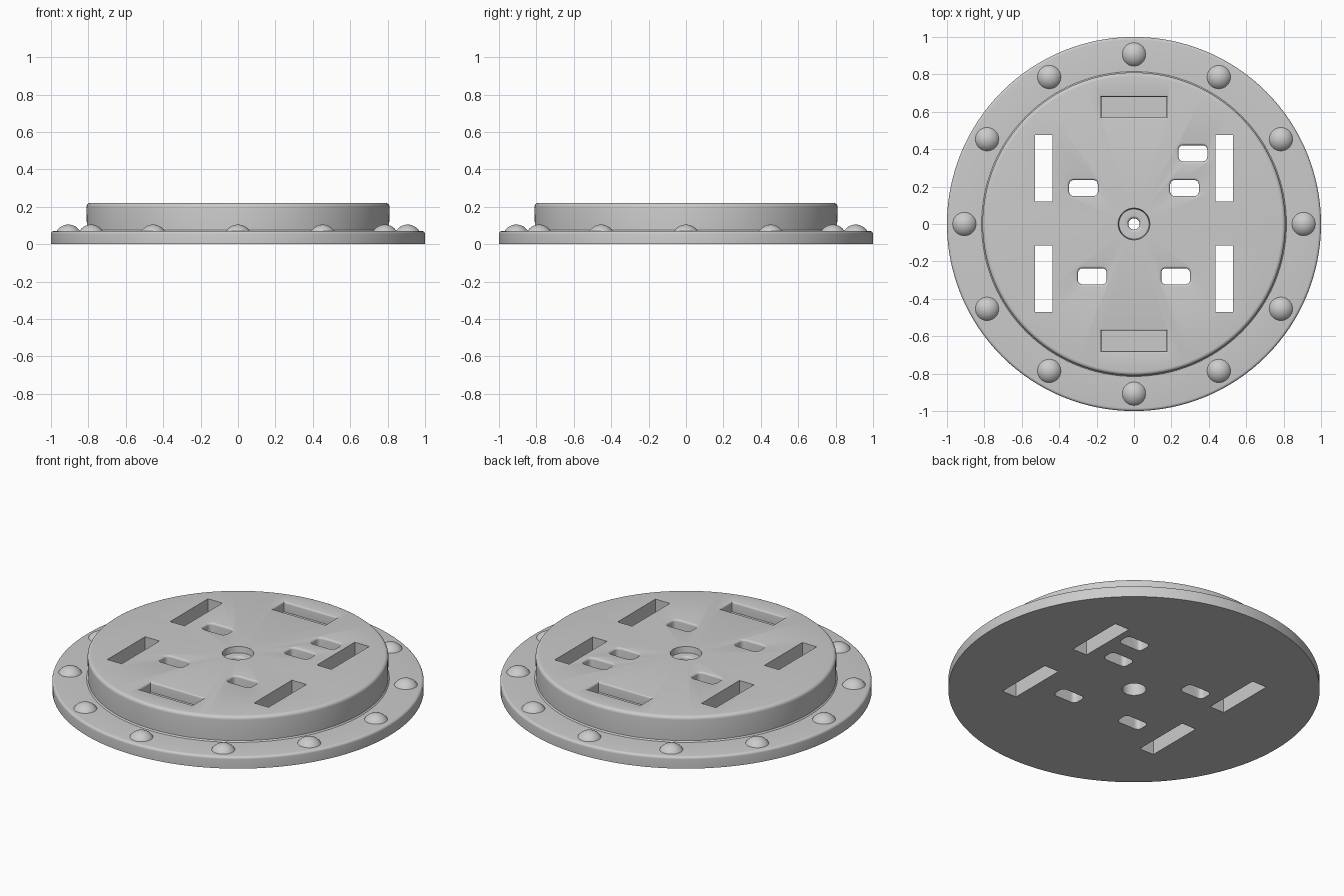
import bpy, bmesh, math

if "Cube" in bpy.data.objects:
    bpy.data.objects.remove(bpy.data.objects["Cube"])

grey = bpy.data.materials.new("plain_grey")
grey.diffuse_color = (0.6, 0.6, 0.6, 1)
grey.use_nodes = True
grey.node_tree.nodes["Principled BSDF"].inputs["Base Color"].default_value = grey.diffuse_color


def finish(bm, name):
    bmesh.ops.remove_doubles(bm, verts=bm.verts, dist=1e-5)
    bmesh.ops.recalc_face_normals(bm, faces=bm.faces)
    mesh = bpy.data.meshes.new(name)
    bm.to_mesh(mesh)
    bm.free()
    mesh.materials.append(grey)
    obj = bpy.data.objects.new(name, mesh)
    bpy.context.collection.objects.link(obj)
    return obj


def select(obj):
    bpy.ops.object.select_all(action='DESELECT')
    obj.select_set(True)
    bpy.context.view_layer.objects.active = obj


def arc(r, z, rad, a0, a1, n=5):
    """Points of a rounded profile corner, centre (r, z)."""
    return [(r + rad * math.cos(math.radians(a0 + (a1 - a0) * i / n)),
             z + rad * math.sin(math.radians(a0 + (a1 - a0) * i / n))) for i in range(n + 1)]


def lathe(profile, seg, name, closed):
    bm = bmesh.new()
    rings = [[bm.verts.new((r * math.cos(2 * math.pi * i / seg),
                            r * math.sin(2 * math.pi * i / seg), z)) for i in range(seg)]
             for r, z in profile]
    pairs = list(zip(rings, rings[1:])) + ([(rings[-1], rings[0])] if closed else [])
    for a, b in pairs:
        for i in range(seg):
            j = (i + 1) % seg
            bm.faces.new((a[i], a[j], b[j], b[i]))
    return finish(bm, name)


# Stepped disc with rounded rims, a central recess and a centre hole
profile = [(0.064, 0), (1.0, 0)]
profile += arc(0.985, 0.055, 0.015, 0, 90)
profile += [(0.815, 0.07), (0.808, 0.077)]
profile += arc(0.79, 0.20, 0.02, 0, 90)
profile += [(0.085, 0.22), (0.08, 0.185)]
profile += arc(0.045, 0.17, 0.015, 90, 180)
profile += [(0.03, 0.11), (0.064, 0.10)]
disc = lathe(profile, 128, "stepped_disc", True)


def add_cutter(bm, x0, x1, y0, y1, bottom, corner, rim):
    """Vertical prism with rounded corners, flaring out at the top rim."""
    levels = [(bottom, 0)]
    if rim:
        levels += [(0.22 - rim + rim * math.sin(t), rim * (1 - math.cos(t)))
                   for t in (math.pi / 8 * k for k in range(5))]
    levels.append((0.3, rim))
    n = 5 if corner else 0
    loops = []
    for z, off in levels:
        loop = []
        for cx, cy, a in ((x1 - corner, y1 - corner, 0), (x0 + corner, y1 - corner, 90),
                          (x0 + corner, y0 + corner, 180), (x1 - corner, y0 + corner, 270)):
            for k in range(n + 1):
                if corner:
                    t = math.radians(a + 90 * k / n)
                    dx, dy = (corner + off) * math.cos(t), (corner + off) * math.sin(t)
                else:
                    dx = off if a in (0, 270) else -off
                    dy = off if a < 180 else -off
                loop.append(bm.verts.new((cx + dx, cy + dy, z)))
        loops.append(loop)
    m = len(loops[0])
    for a, b in zip(loops, loops[1:]):
        for i in range(m):
            bm.faces.new((a[i], a[(i + 1) % m], b[(i + 1) % m], b[i]))
    bm.faces.new(loops[0][::-1])
    bm.faces.new(loops[-1])


cut = bmesh.new()
for s in (1, -1):
    # Long straight slots, two on each side
    for y0, y1 in ((0.12, 0.475), (-0.47, -0.115)):
        x0, x1 = sorted((s * 0.435, s * 0.53))
        add_cutter(cut, x0, x1, y0, y1, -0.1, 0, 0)
    # Blind rectangular pockets at front and back
    y0, y1 = sorted((s * 0.57, s * 0.68))
    add_cutter(cut, -0.175, 0.175, y0, y1, 0.16, 0, 0.01)
# Small rounded slots
for cx, cy in ((0.315, 0.378), (0.27, 0.192), (-0.27, 0.192), (0.223, -0.28), (-0.223, -0.28)):
    add_cutter(cut, cx - 0.077, cx + 0.077, cy - 0.043, cy + 0.043, -0.1, 0.025, 0.012)
cutter = finish(cut, "slot_cutter")
cutter.hide_render = True

mod = disc.modifiers.new("slots", 'BOOLEAN')
mod.operation = 'DIFFERENCE'
mod.solver = 'EXACT'
mod.object = cutter
select(disc)
bpy.ops.object.modifier_apply(modifier=mod.name)
bpy.data.objects.remove(cutter)
bpy.ops.object.shade_smooth_by_angle(angle=math.radians(35))

# Ring of domed rivets on the flange
dome = lathe(arc(0, 0.031, 0.074, 20, 90, 8), 32, "rivet", False)
select(dome)
bpy.ops.object.shade_smooth_by_angle(angle=math.radians(35))
for i in range(12):
    rivet = dome if i == 0 else dome.copy()
    if i:
        bpy.context.collection.objects.link(rivet)
    a = math.radians(30 * i)
    rivet.location = (0.907 * math.cos(a), 0.907 * math.sin(a), 0)
